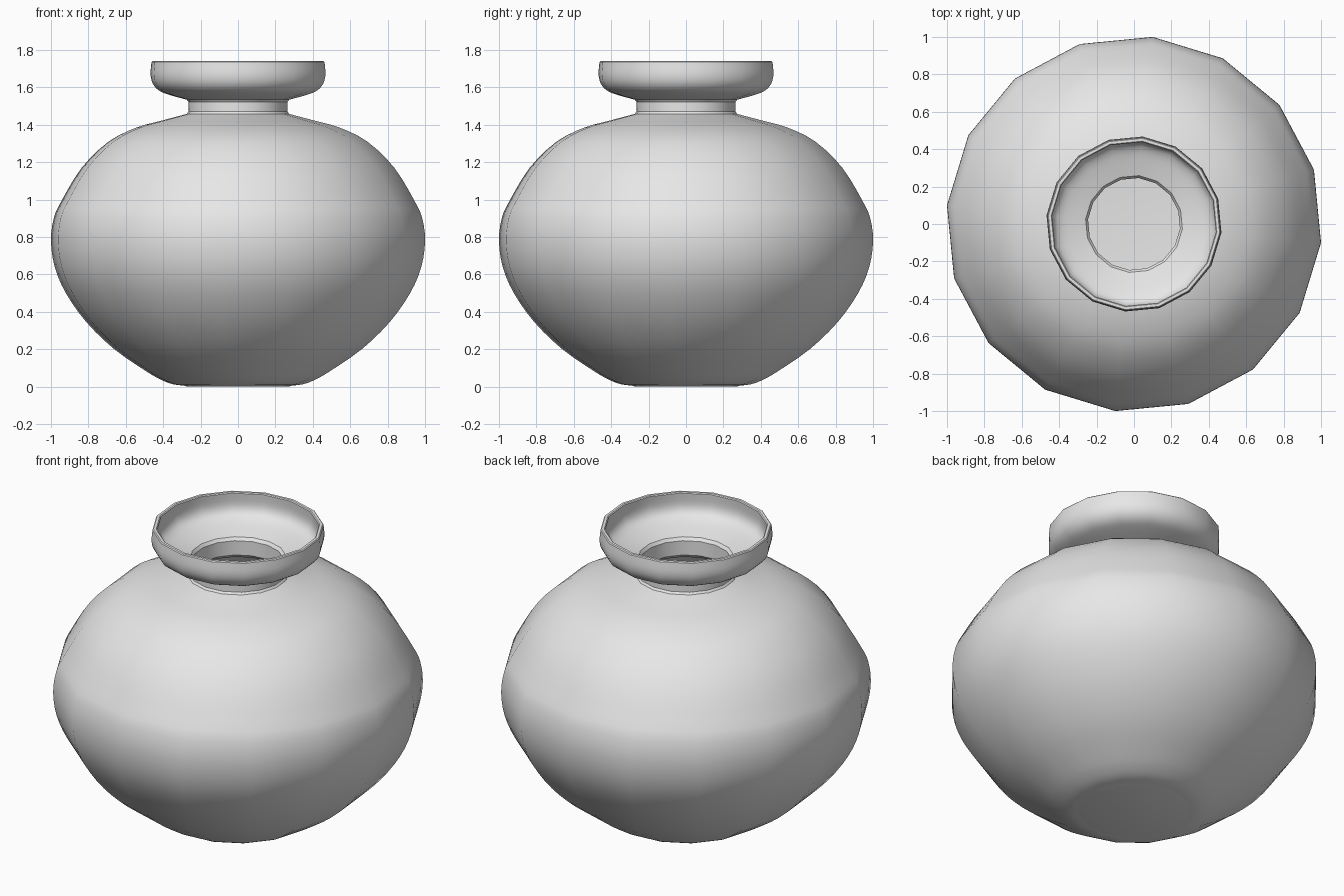
import bpy
import bmesh
import math
from mathutils import Vector

SIDES = 16
TURN = math.radians(-5.7)
WALL = 0.025

cube = bpy.data.objects.get("Cube")
if cube:
    bpy.data.objects.remove(cube, do_unlink=True)


def smooth_profile(points, steps=3):
    """Catmull-Rom curve through (radius, height) points."""
    p = [Vector(q) for q in points]
    p = [2 * p[0] - p[1]] + p + [2 * p[-1] - p[-2]]
    out = []
    for a, b, c, d in zip(p, p[1:], p[2:], p[3:]):
        for i in range(steps):
            t = i / steps
            out.append(0.5 * (2 * b + (c - a) * t + (2 * a - 5 * b + 4 * c - d) * t ** 2
                              + (3 * b - a - 3 * c + d) * t ** 3))
    return out + [p[-2]]


def inset_profile(points, distance):
    """Shift a rising profile towards the axis and interior."""
    out = []
    for i, q in enumerate(points):
        along = (points[min(i + 1, len(points) - 1)] - points[max(i - 1, 0)]).normalized()
        out.append(q + Vector((-along.y, along.x)) * distance)
    return out


def lathe(name, profile, material):
    """Revolve a profile and cap both of its ends."""
    bm = bmesh.new()
    rings = []
    for r, z in profile:
        angles = [TURN + math.tau * k / SIDES for k in range(SIDES)]
        rings.append([bm.verts.new((r * math.cos(a), r * math.sin(a), z)) for a in angles])
    for low, high in zip(rings, rings[1:]):
        for k in range(SIDES):
            n = (k + 1) % SIDES
            bm.faces.new((low[k], low[n], high[n], high[k]))
    bm.faces.new(rings[0][::-1])
    bm.faces.new(rings[-1])
    bmesh.ops.recalc_face_normals(bm, faces=bm.faces)
    mesh = bpy.data.meshes.new(name)
    bm.to_mesh(mesh)
    bm.free()
    obj = bpy.data.objects.new(name, mesh)
    bpy.context.collection.objects.link(obj)
    mesh.materials.append(material)
    bpy.context.view_layer.objects.active = obj
    obj.select_set(True)
    bpy.ops.object.shade_smooth_by_angle(angle=math.radians(35))
    obj.select_set(False)
    return obj


clay = bpy.data.materials.new("light grey clay")
clay.use_nodes = True
clay.diffuse_color = (0.8, 0.8, 0.8, 1)
clay.node_tree.nodes["Principled BSDF"].inputs["Base Color"].default_value = (0.8, 0.8, 0.8, 1)

# Round belly, from the foot up to the neck
belly = smooth_profile([
    (0.29, 0.005), (0.35, 0.013), (0.41, 0.035), (0.49, 0.08), (0.665, 0.2),
    (0.815, 0.345), (0.925, 0.5), (0.985, 0.64), (1.005, 0.78), (0.99, 0.9),
    (0.95, 0.99), (0.84, 1.17), (0.695, 1.31), (0.545, 1.385), (0.4, 1.425),
    (0.275, 1.458)])

# Flared collar, from the neck up to the lip
collar_outside = smooth_profile([
    (0.275, 1.534), (0.37, 1.56), (0.425, 1.583), (0.458, 1.62), (0.47, 1.67), (0.465, 1.735)])
collar_inside = smooth_profile([
    (0.44, 1.735), (0.443, 1.67), (0.43, 1.63), (0.4, 1.605), (0.35, 1.585), (0.26, 1.558)])

# Neck walls join the belly and collar
neck_outside = [(0.266, 1.47), (0.266, 1.522)]
neck_inside = [(0.247, 1.54), (0.247, 1.455)]

outside = [(0.27, 0)] + belly + neck_outside + collar_outside
lip = [(0.46, 1.74), (0.445, 1.74)]
hollow = inset_profile(belly, WALL)[::-1]
lathe("vase", outside + lip + collar_inside + neck_inside + hollow, clay)
